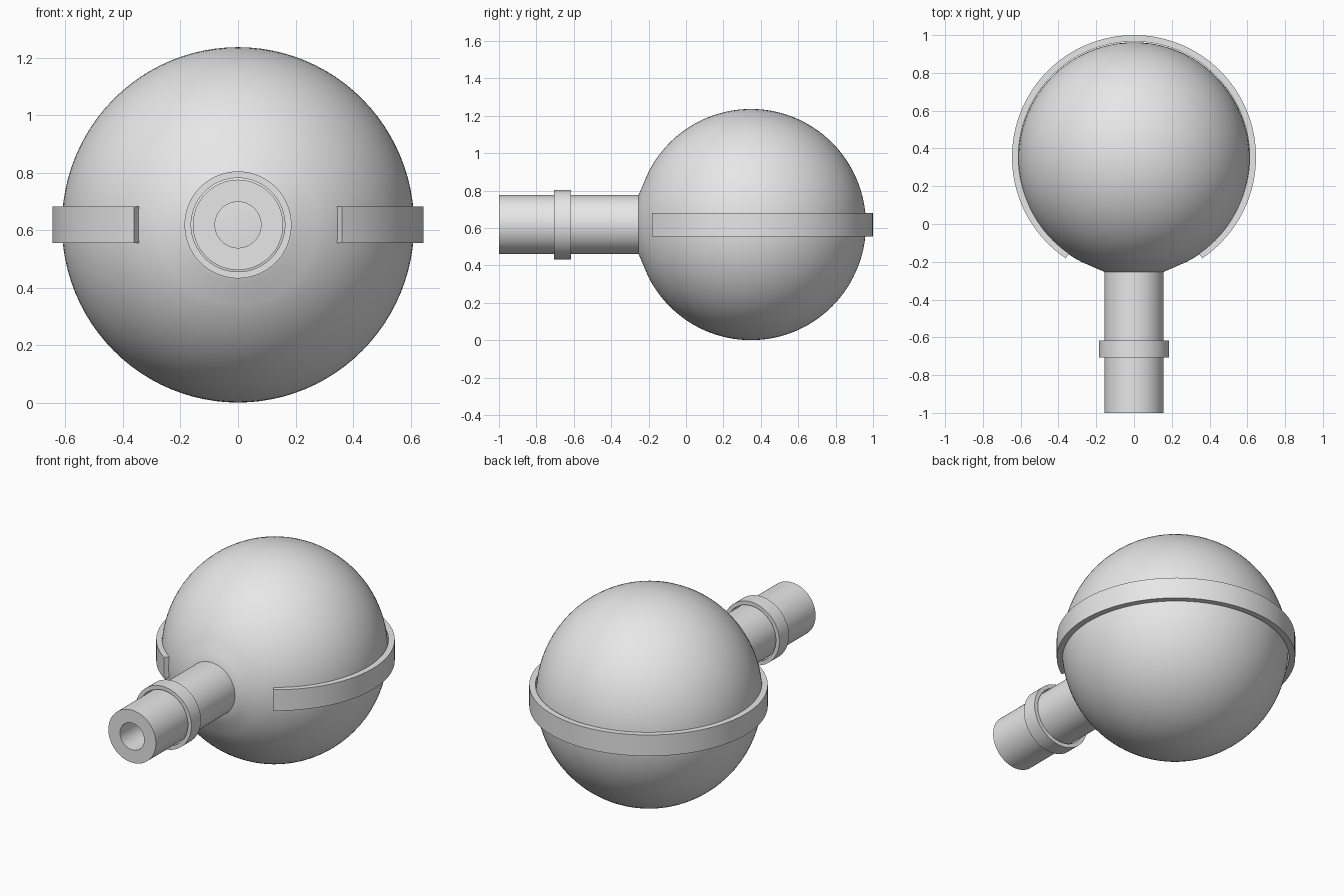
import bpy, bmesh, math

if "Cube" in bpy.data.objects:
    bpy.data.objects.remove(bpy.data.objects["Cube"])

CZ = 0.618          # height of the bulb and tube axis

grey = bpy.data.materials.new("plain grey")
grey.diffuse_color = (0.8, 0.8, 0.8, 1)
grey.use_nodes = True
grey.node_tree.nodes["Principled BSDF"].inputs["Base Color"].default_value = grey.diffuse_color


def finish(name, bm, location=(0, 0, 0)):
    bmesh.ops.remove_doubles(bm, verts=bm.verts, dist=1e-5)
    bmesh.ops.recalc_face_normals(bm, faces=bm.faces)
    mesh = bpy.data.meshes.new(name)
    bm.to_mesh(mesh)
    bm.free()
    mesh.materials.append(grey)
    ob = bpy.data.objects.new(name, mesh)
    bpy.context.collection.objects.link(ob)
    ob.location = location
    bpy.ops.object.select_all(action='DESELECT')
    ob.select_set(True)
    bpy.context.view_layer.objects.active = ob
    bpy.ops.object.shade_smooth_by_angle(angle=math.radians(30))
    return ob


def lathe(name, profile, steps=96):
    """Spin (radius, y) points around the y axis."""
    bm = bmesh.new()
    vs = [bm.verts.new((r, y, 0)) for r, y in profile]
    es = [bm.edges.new(p) for p in zip(vs, vs[1:])]
    bmesh.ops.spin(bm, geom=vs + es, cent=(0, 0, 0), axis=(0, 1, 0),
                   angle=math.tau, steps=steps, use_duplicate=False)
    return finish(name, bm, (0, 0, CZ))


# Bulb: a sphere that flares slightly into the neck
R, CY = 0.615, 0.347
arc = [math.radians(a) for a in range(0, 156, 3)]
profile = [(R * math.sin(a), CY + R * math.cos(a)) for a in arc]
profile += [(0.2, -0.235), (0.158, -0.253), (0.08, -0.26), (0, -0.264)]
bulb = lathe("bulb", profile)
bulb.scale = (0.996, 1, CZ / R)

# Hollow tube
lathe("tube", [(0.157, -0.24), (0.157, -1), (0.08, -1), (0.08, -0.24)])

# Loose collar around the tube
a, b, ri, ro = -0.706, -0.616, 0.163, 0.186
lathe("collar", [(ri, a), (ro, a), (ro, b), (ri, b), (ri, a)])

# Open band around the bulb, with the gap facing the tube
bm = bmesh.new()
n, gap, h = 96, math.radians(34), 0.063
section = [(0.612, -h), (0.646, -h), (0.646, h), (0.612, h)]
rings = []
for i in range(n + 1):
    t = gap + (math.tau - 2 * gap) * i / n
    rings.append([bm.verts.new((r * math.sin(t), -r * math.cos(t), z))
                  for r, z in section])
for p, q in zip(rings, rings[1:]):
    for k in range(4):
        bm.faces.new((p[k], p[(k + 1) % 4], q[(k + 1) % 4], q[k]))
bm.faces.new(rings[0])
bm.faces.new(rings[-1])
finish("band", bm, (0, 0.354, CZ))
